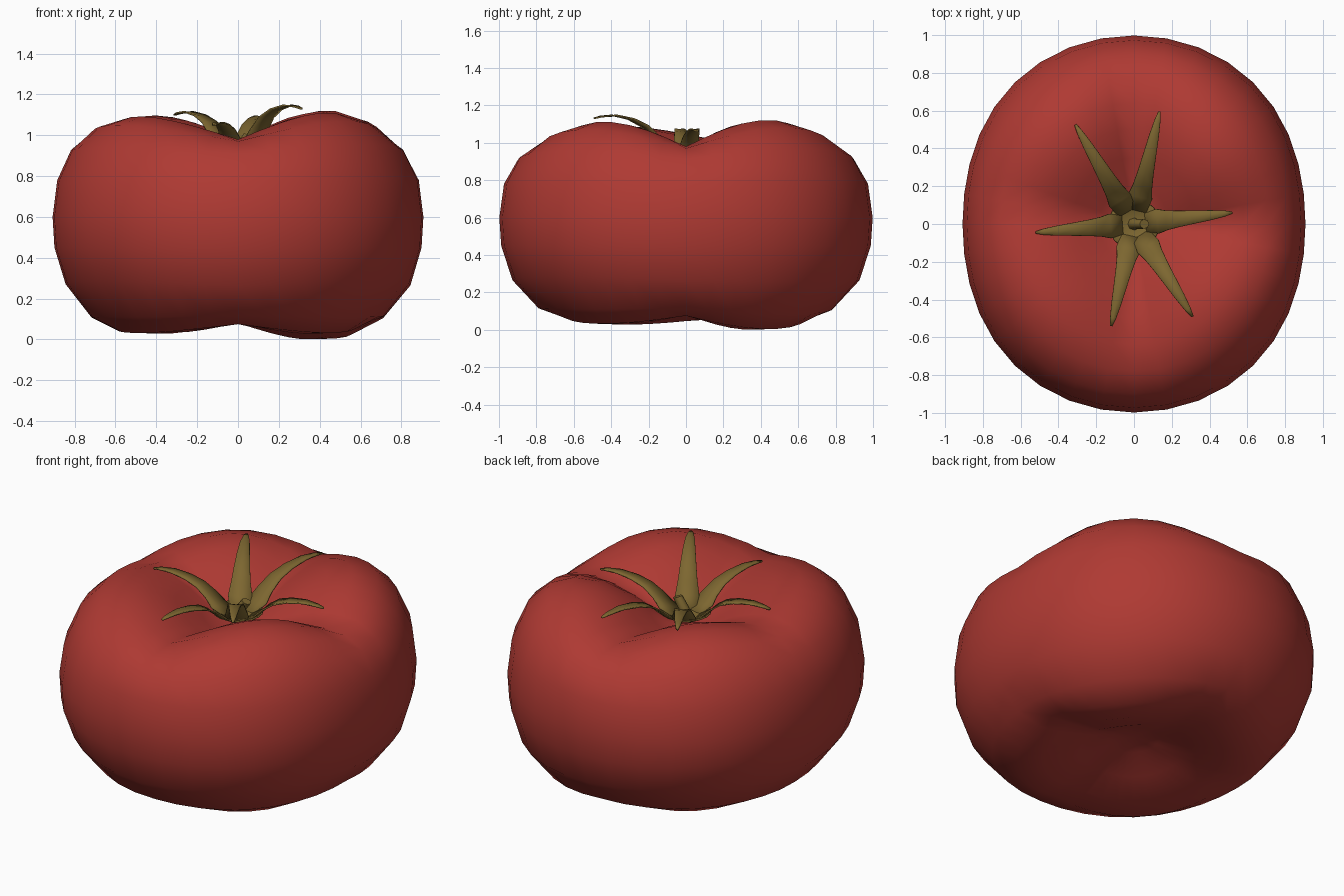
import bpy, bmesh, math
from mathutils import Vector

if "Cube" in bpy.data.objects:
    bpy.data.objects.remove(bpy.data.objects["Cube"])


def material(name, rgb):
    m = bpy.data.materials.new(name)
    m.diffuse_color = (*rgb, 1)
    m.use_nodes = True
    m.node_tree.nodes["Principled BSDF"].inputs["Base Color"].default_value = m.diffuse_color
    return m


RED = material("tomato red", (0.43, 0.042, 0.033))
GREEN = material("olive green", (0.205, 0.135, 0.03))


def finish(bm, name, mat):
    bmesh.ops.recalc_face_normals(bm, faces=bm.faces)
    me = bpy.data.meshes.new(name)
    bm.to_mesh(me)
    bm.free()
    me.materials.append(mat)
    for p in me.polygons:
        p.use_smooth = True
    ob = bpy.data.objects.new(name, me)
    bpy.context.collection.objects.link(ob)
    return ob


def revolve(bm, top, rings, bottom):
    """Skin closed rings of points, with an optional pole at each end."""
    loops = [[bm.verts.new(p) for p in r] for r in rings]
    n = len(loops[0])
    for a, b in zip(loops, loops[1:]):
        for i in range(n):
            j = (i + 1) % n
            bm.faces.new((a[i], a[j], b[j], b[i]))
    for pole, ring in ((top, loops[0]), (bottom, loops[-1])):
        if pole is not None:
            v = bm.verts.new(pole)
            for i in range(n):
                bm.faces.new((v, ring[i], ring[(i + 1) % n]))


# Fruit: radius share, height along a lobe, height along a crease
PROFILE = [
    (.10, .87, .86), (.20, .925, .88), (.35, 1.03, .93), (.50, 1.095, .965),
    (.64, 1.112, .98), (.78, 1.07, .97), (.90, .955, .91), (.975, .79, .78),
    (1.0, .60, .60), (.99, .45, .45), (.93, .265, .265), (.79, .09, .115),
    (.65, .012, .075), (.50, .008, .08), (.30, .07, .10), (.14, .14, .14)]
CREASES = [0, 90, 170, 270, 360]        # crease directions
DEPTH = [1, 1, .65, 1, 1]               # how deep each crease is
TOP = [.01, -.015, -.02, 0]             # height change of each lobe
BASE = [-.008, .025, .02, .02]


def lobe(deg):
    for k in range(4):
        a, b = CREASES[k], CREASES[k + 1]
        if a <= deg < b:
            t = (deg - a) / (b - a)
            s = math.sin(math.pi * t)
            d = DEPTH[k] if t < .5 else DEPTH[k + 1]
            return 1 - d * (1 - s), s, k


SEG = 36
rings = []
for share, zl, zc in PROFILE:
    ring = []
    for i in range(SEG):
        deg = 360 * i / SEG
        a = math.radians(deg)
        w, s, k = lobe(deg)
        r = share * (.963 - .045 * math.cos(2 * a) - .01 * math.cos(4 * a))
        z = zc + (zl - zc) * w
        fade = s * min(1, share / .5)
        if z > .7:
            z += TOP[k] * fade
        elif z < .3:
            z += BASE[k] * fade
        ring.append((r * math.cos(a), r * math.sin(a), z))
    rings.append(ring)
bm = bmesh.new()
revolve(bm, (0, 0, .86), rings, (0, 0, .16))
finish(bm, "fruit", RED)

# Calyx cup and six curved sepals: tip x, tip y, tip height
TIPS = [(.52, .06, 1.06), (.135, .595, 1.08), (-.31, .525, 1.10),
        (-.52, -.045, 1.06), (-.12, -.54, 1.05), (.31, -.49, 1.13)]
# share of length, share of rise, half width
SEPAL = [(.12, .0, .05), (.24, .22, .065), (.33, .52, .052), (.45, .80, .043),
         (.60, .97, .035), (.78, 1.06, .026), (.92, 1.04, .016), (1.0, 1.0, .006)]
bm = bmesh.new()
cup = [[(r * math.cos(i * math.pi / 9), r * math.sin(i * math.pi / 9), z)
        for i in range(18)] for r, z in ((.08, .9), (.135, .93))]
revolve(bm, (0, 0, .89), cup, None)
for x, y, tip in TIPS:
    length = math.hypot(x, y)
    d = Vector((x / length, y / length, 0))
    side = Vector((-d.y, d.x, 0))
    prev = None
    for t, rise, w in SEPAL:
        c = d * (length * t) + Vector((0, 0, .9 + (tip - .9) * rise))
        lift = Vector((0, 0, .12 * w))
        row = [bm.verts.new(p) for p in (c - side * w + lift, c, c + side * w + lift)]
        if prev:
            for i in range(2):
                bm.faces.new((prev[i], prev[i + 1], row[i + 1], row[i]))
        prev = row
for f in bm.faces:
    f.normal_update()
calyx = finish(bm, "calyx", GREEN)
mod = calyx.modifiers.new("thickness", "SOLIDIFY")
mod.thickness = .008
mod.offset = 0

# Short leaning stem
bm = bmesh.new()
stem = []
for x, z, r in ((0, .88, .035), (.012, .94, .026), (.055, 1.0, .025)):
    stem.append([(x + r * math.cos(i * math.pi / 4), r * math.sin(i * math.pi / 4),
                  z - .4 * r * math.cos(i * math.pi / 4)) for i in range(8)])
revolve(bm, None, stem, (.055, 0, 1.0))
ob = finish(bm, "stem", GREEN)
bpy.context.view_layer.objects.active = ob
ob.select_set(True)
bpy.ops.object.shade_smooth_by_angle(angle=math.radians(50))
